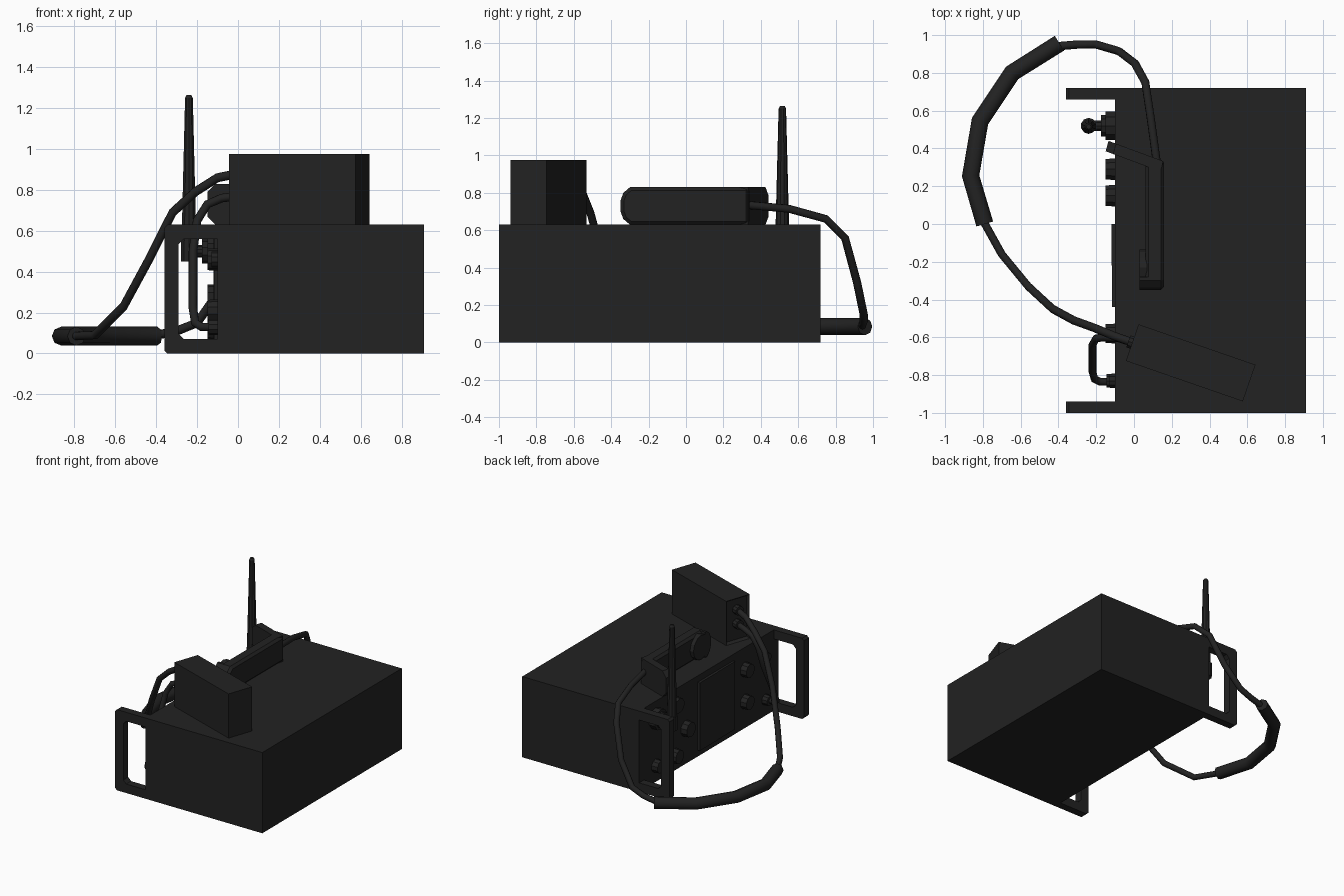
import bpy, bmesh, math
from mathutils import Vector, Matrix

if "Cube" in bpy.data.objects:
    bpy.data.objects.remove(bpy.data.objects["Cube"])

mat = bpy.data.materials.new("charcoal black")
mat.diffuse_color = (0.016, 0.016, 0.016, 1)
mat.use_nodes = True
mat.node_tree.nodes["Principled BSDF"].inputs["Base Color"].default_value = mat.diffuse_color


def add(name, bm):
    bmesh.ops.recalc_face_normals(bm, faces=bm.faces)
    me = bpy.data.meshes.new(name)
    bm.to_mesh(me)
    bm.free()
    me.materials.append(mat)
    ob = bpy.data.objects.new(name, me)
    bpy.context.collection.objects.link(ob)
    return ob


def box(name, lo, hi):
    lo, hi = Vector(lo), Vector(hi)
    bm = bmesh.new()
    bmesh.ops.create_cube(bm, size=1, matrix=Matrix.Translation((lo + hi) / 2)
                          @ Matrix.Diagonal((*(hi - lo), 1)))
    return add(name, bm)


def rod(name, a, b, r1, r2=None, n=10):
    """Cylinder or cone between two points."""
    a, b = Vector(a), Vector(b)
    d = b - a
    bm = bmesh.new()
    bmesh.ops.create_cone(bm, cap_ends=True, segments=n, radius1=r1,
                          radius2=r1 if r2 is None else r2, depth=d.length,
                          matrix=Matrix.Translation((a + b) / 2)
                          @ d.to_track_quat('Z', 'Y').to_matrix().to_4x4())
    return add(name, bm)


def prism(name, pts, vec):
    """Polygon of 3D points extruded along vec."""
    bm = bmesh.new()
    f = bm.faces.new([bm.verts.new(p) for p in pts])
    g = bmesh.ops.extrude_face_region(bm, geom=[f])["geom"]
    bmesh.ops.translate(bm, vec=vec, verts=[v for v in g if isinstance(v, bmesh.types.BMVert)])
    return add(name, bm)


def tube(name, pts, r):
    cu = bpy.data.curves.new(name, 'CURVE')
    cu.dimensions = '3D'
    cu.bevel_depth, cu.bevel_resolution, cu.use_fill_caps = r, 2, True
    sp = cu.splines.new('POLY')
    sp.points.add(len(pts) - 1)
    for p, c in zip(sp.points, pts):
        p.co = (*c, 1)
    cu.materials.append(mat)
    ob = bpy.data.objects.new(name, cu)
    bpy.context.collection.objects.link(ob)


# main housing
box("housing", (-0.1, -1, 0), (0.91, 0.72, 0.63))

# C shaped handles on both ends of the control panel
handle = [(-0.1, 0), (-0.345, 0), (-0.36, 0.015), (-0.36, 0.615), (-0.345, 0.63), (-0.1, 0.63),
          (-0.1, 0.56), (-0.265, 0.56), (-0.29, 0.535), (-0.29, 0.095), (-0.265, 0.07), (-0.1, 0.07)]
for name, y in (("handle_front", -1), ("handle_back", 0.66)):
    prism(name, [(x, y, z) for x, z in handle], (0, 0.06, 0))

# two cover plates in the middle of the panel
box("panel_plate_1", (-0.12, -0.22, 0.05), (-0.1, 0.0, 0.58))
box("panel_plate_2", (-0.117, -0.44, 0.05), (-0.1, -0.22, 0.58))

# knobs and sockets: y, z, radius, reach
for i, (y, z, r, reach) in enumerate([
        (0.29, 0.52, 0.06, 0.05), (0.15, 0.28, 0.06, 0.05), (0.29, 0.12, 0.055, 0.05),
        (0.52, 0.13, 0.05, 0.05), (-0.58, 0.46, 0.055, 0.05), (-0.58, 0.21, 0.055, 0.05),
        (-0.83, 0.13, 0.04, 0.045), (-0.83, 0.46, 0.04, 0.03)]):
    rod(f"knob_{i + 1}", (-0.1, y, z), (-0.1 - reach, y, z), r, r * 0.95)

# antenna with its socket and elbow
rod("antenna_socket", (-0.1, 0.52, 0.5), (-0.15, 0.52, 0.5), 0.08)
rod("antenna_collar", (-0.14, 0.52, 0.5), (-0.175, 0.52, 0.5), 0.06)
rod("antenna_plug", (-0.17, 0.52, 0.5), (-0.24, 0.52, 0.5), 0.03)
rod("antenna_elbow", (-0.24, 0.52, 0.45), (-0.24, 0.52, 0.56), 0.042)
rod("antenna_rod", (-0.24, 0.515, 0.55), (-0.24, 0.515, 1.25), 0.038, 0.02)
rod("antenna_tip", (-0.24, 0.515, 1.25), (-0.24, 0.515, 1.265), 0.02, 0.012)

# small box on the roof, turned, with a recessed cable end
bm = bmesh.new()
bmesh.ops.create_cube(bm, size=1, matrix=Matrix.Diagonal((0.655, 0.205, 0.345, 1)))
end = [f for f in bm.faces if f.normal.x < -0.9]
bmesh.ops.inset_region(bm, faces=end, thickness=0.02, depth=0)
bmesh.ops.translate(bm, vec=(0.02, 0, 0), verts=end[0].verts)
bmesh.ops.transform(bm, verts=bm.verts, matrix=Matrix.Translation((0.3, -0.735, 0.8025))
                    @ Matrix.Rotation(math.radians(-19.1), 4, 'Z'))
add("speaker_box", bm)
for i, z in enumerate((0.77, 0.88)):
    rod(f"box_plug_{i + 1}", (0.03, -0.642, z), (-0.03, -0.621, z), 0.035)

# handset lying on its side: grip, earpiece, angled mouthpiece
grip = [(-0.35, 0.70), (-0.35, 0.76), (-0.335, 0.80), (-0.30, 0.83), (0.34, 0.83),
        (0.34, 0.63), (-0.30, 0.63), (-0.335, 0.66)]
ob = prism("handset_grip", [(0.06, y, z) for y, z in grip], (0.10, 0, 0))
bev = ob.modifiers.new("bevel", 'BEVEL')
bev.width, bev.segments, bev.limit_method = 0.018, 1, 'ANGLE'
bev.angle_limit = math.radians(60)
lip = grip[:4] + [(-0.28, 0.83), (-0.28, 0.63)] + grip[6:]
prism("handset_lip", [(0.03, y, z) for y, z in lip], (0.05, 0, 0))
rod("handset_earpiece", (0.07, -0.23, 0.73), (0.03, -0.23, 0.73), 0.095, n=12)
arm = [(0.14, 0.63), (0.14, 0.83), (-0.11, 0.83), (-0.15, 0.79), (-0.15, 0.67), (-0.11, 0.63)]
prism("handset_mouthpiece", [(x, 0.385 - (x + 0.15) * 0.37, z) for x, z in arm], (0.015, 0.055, 0))

# cables
tube("box_cable", [(0, -0.63, 0.77), (-0.08, -0.605, 0.76), (-0.15, -0.6, 0.73), (-0.2, -0.605, 0.65),
                   (-0.22, -0.64, 0.5), (-0.22, -0.78, 0.22), (-0.21, -0.82, 0.15),
                   (-0.18, -0.835, 0.13), (-0.1, -0.835, 0.13)], 0.021)
tube("long_cable", [(0, -0.63, 0.88), (-0.1, -0.595, 0.86), (-0.21, -0.55, 0.79), (-0.32, -0.51, 0.69),
                    (-0.43, -0.45, 0.47), (-0.56, -0.33, 0.23), (-0.7, -0.16, 0.09), (-0.8, 0.02, 0.085)], 0.022)
tube("cable_sleeve", [(-0.79, 0.0, 0.085), (-0.865, 0.255, 0.085), (-0.815, 0.545, 0.085),
                      (-0.645, 0.8, 0.085), (-0.395, 0.957, 0.085)], 0.046)
tube("handset_cable", [(-0.42, 0.94, 0.085), (-0.3, 0.95, 0.11), (-0.2, 0.95, 0.15), (-0.08, 0.915, 0.32),
                       (0.005, 0.85, 0.56), (0.06, 0.75, 0.66), (0.09, 0.55, 0.715), (0.12, 0.33, 0.735)], 0.022)
